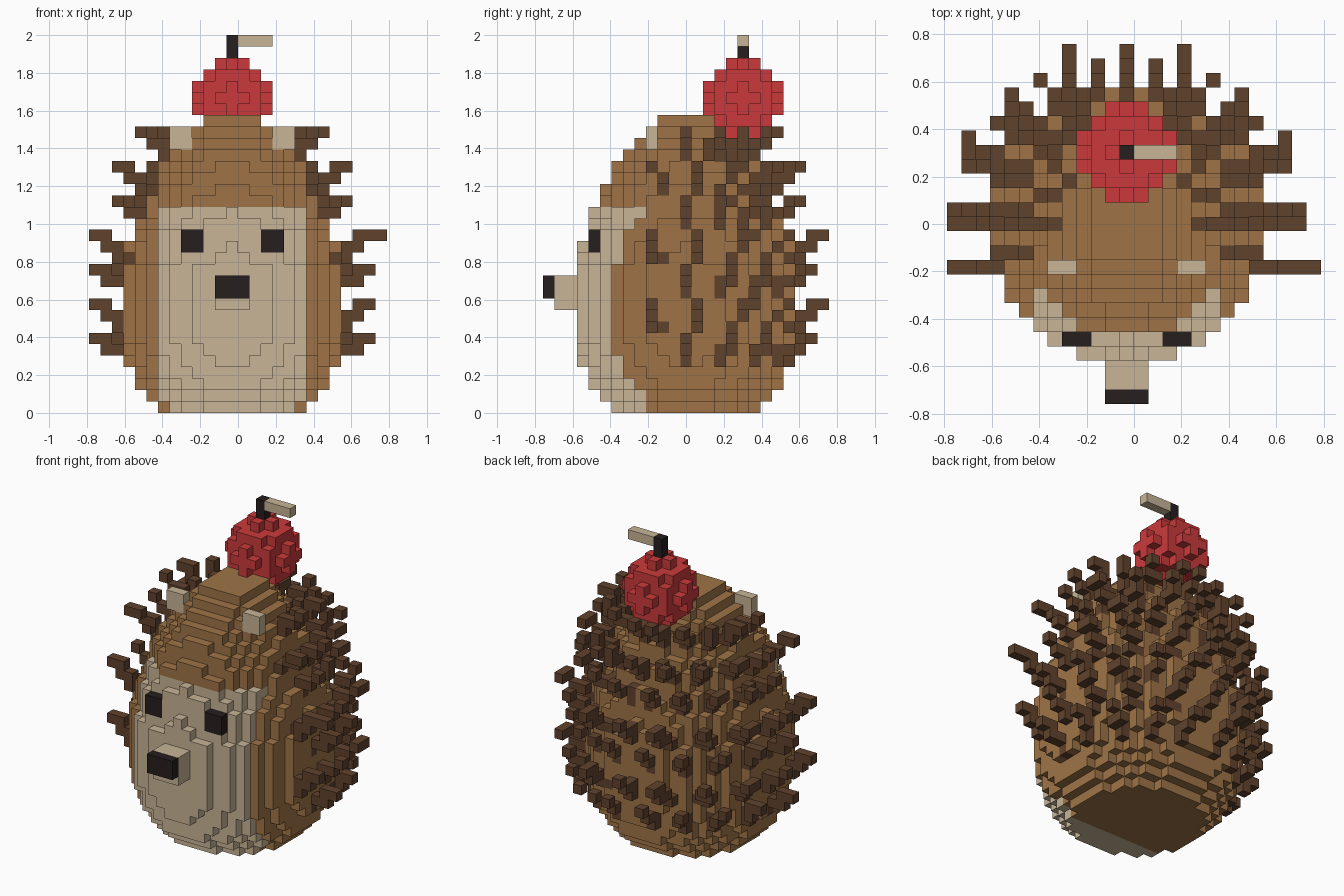
import bpy, bmesh, math

if "Cube" in bpy.data.objects:
    bpy.data.objects.remove(bpy.data.objects["Cube"])

S = 2 / 33  # voxel edge length


def material(name, rgb):
    m = bpy.data.materials.new(name)
    m.diffuse_color = (*rgb, 1)
    m.use_nodes = True
    m.node_tree.nodes["Principled BSDF"].inputs["Base Color"].default_value = m.diffuse_color
    return m


brown = material("brown fur", (0.345, 0.175, 0.062))
tan = material("tan skin", (0.58, 0.46, 0.31))
dark = material("dark brown quill", (0.118, 0.055, 0.026))
black = material("near black", (0.020, 0.013, 0.013))
red = material("berry red", (0.60, 0.042, 0.044))


def box(xs, ys, zs):
    """Voxels in inclusive index ranges; x and y are counted from the body axis."""
    return {(x, y, z) for x in range(xs[0], xs[1] + 1)
            for y in range(ys[0], ys[1] + 1) for z in range(zs[0], zs[1] + 1)}


def mirrored(cells):
    return cells | {(-x, y, z) for x, y, z in cells}


# Egg-shaped body: squared radius of each layer, bottom to top
RADII_SQ = [42, 56, 70, 76, 83, 88, 92, 94, 94, 94, 94, 92, 90, 84, 81.5, 76,
            71, 64.5, 60, 52, 46, 38, 30, 21, 13, 8.5]
body = {(x, y, z) for z, r2 in enumerate(RADII_SQ)
        for x in range(-10, 11) for y in range(-10, 11) if x * x + y * y <= r2}

# Quills: staggered rows of short rising chains around the back and sides
quills = set()
for row, tip in enumerate([11.6, 12.4, 11.6, 12.4, 10.4, 10.2, 8.4]):
    base = 4 + 3 * row
    angles = range(10, 91, 20) if row % 2 == 0 else range(0, 106, 21)
    for a in map(math.radians, angles):
        for step in range(7):
            t = step / 2
            r = tip - 3 + t
            quills |= mirrored({(round(r * math.sin(a)), round(r * math.cos(a)),
                                 base + round(t * 2 / 3))})
quills.add((13, -3, 15))

# Berry on top of the head
berry = {(x, y + 5, z + 27) for x, y, z in box((-3, 3), (-3, 3), (-3, 3))
         if x * x + y * y + z * z <= 10}

# Later parts take over the cells of earlier ones
parts = [
    ("body", body, brown),
    ("quills", quills, dark),
    ("berry", berry, red),
    ("berry_stem", box((0, 0), (5, 5), (31, 32)), black),
    ("berry_leaf", box((1, 3), (5, 5), (32, 32)), tan),
    ("ears", mirrored(box((4, 5), (-3, -3), (23, 24))), tan),
    ("eyes", mirrored(box((3, 4), (-8, -8), (14, 15))), black),
    ("snout", box((-1, 1), (-11, -10), (9, 11)), tan),
    ("nose", box((-1, 1), (-12, -12), (10, 11)), black),
]
owner = {}
for name, cells, _ in parts:
    for c in cells:
        owner[c] = name

# The four corners of a cube side for each outward direction
SIDES = {
    (1, 0, 0): [(1, 0, 0), (1, 1, 0), (1, 1, 1), (1, 0, 1)],
    (-1, 0, 0): [(0, 0, 0), (0, 0, 1), (0, 1, 1), (0, 1, 0)],
    (0, 1, 0): [(0, 1, 0), (0, 1, 1), (1, 1, 1), (1, 1, 0)],
    (0, -1, 0): [(0, 0, 0), (1, 0, 0), (1, 0, 1), (0, 0, 1)],
    (0, 0, 1): [(0, 0, 1), (1, 0, 1), (1, 1, 1), (0, 1, 1)],
    (0, 0, -1): [(0, 0, 0), (0, 1, 0), (1, 1, 0), (1, 0, 0)],
}


def build(name, mat):
    """Mesh the exposed cube sides of one part."""
    bm = bmesh.new()
    verts = {}
    for cell in sorted(c for c in owner if owner[c] == name):
        x, y, z = cell
        # Tan face and belly patch on the front of the body
        patch = name == "body" and abs(x) <= 6 and y <= -4 and z < 18
        for (dx, dy, dz), corners in SIDES.items():
            if (x + dx, y + dy, z + dz) in owner:
                continue
            loop = []
            for cx, cy, cz in corners:
                key = (x + cx, y + cy, z + cz)
                if key not in verts:
                    verts[key] = bm.verts.new(((key[0] - 1) * S,
                                               (key[1] - 0.5) * S, key[2] * S))
                loop.append(verts[key])
            bm.faces.new(loop).material_index = int(patch)
    mesh = bpy.data.meshes.new(name)
    bm.to_mesh(mesh)
    bm.free()
    mesh.materials.append(mat)
    if name == "body":
        mesh.materials.append(tan)
    bpy.context.collection.objects.link(bpy.data.objects.new(name, mesh))


for part_name, _, part_mat in parts:
    build(part_name, part_mat)
